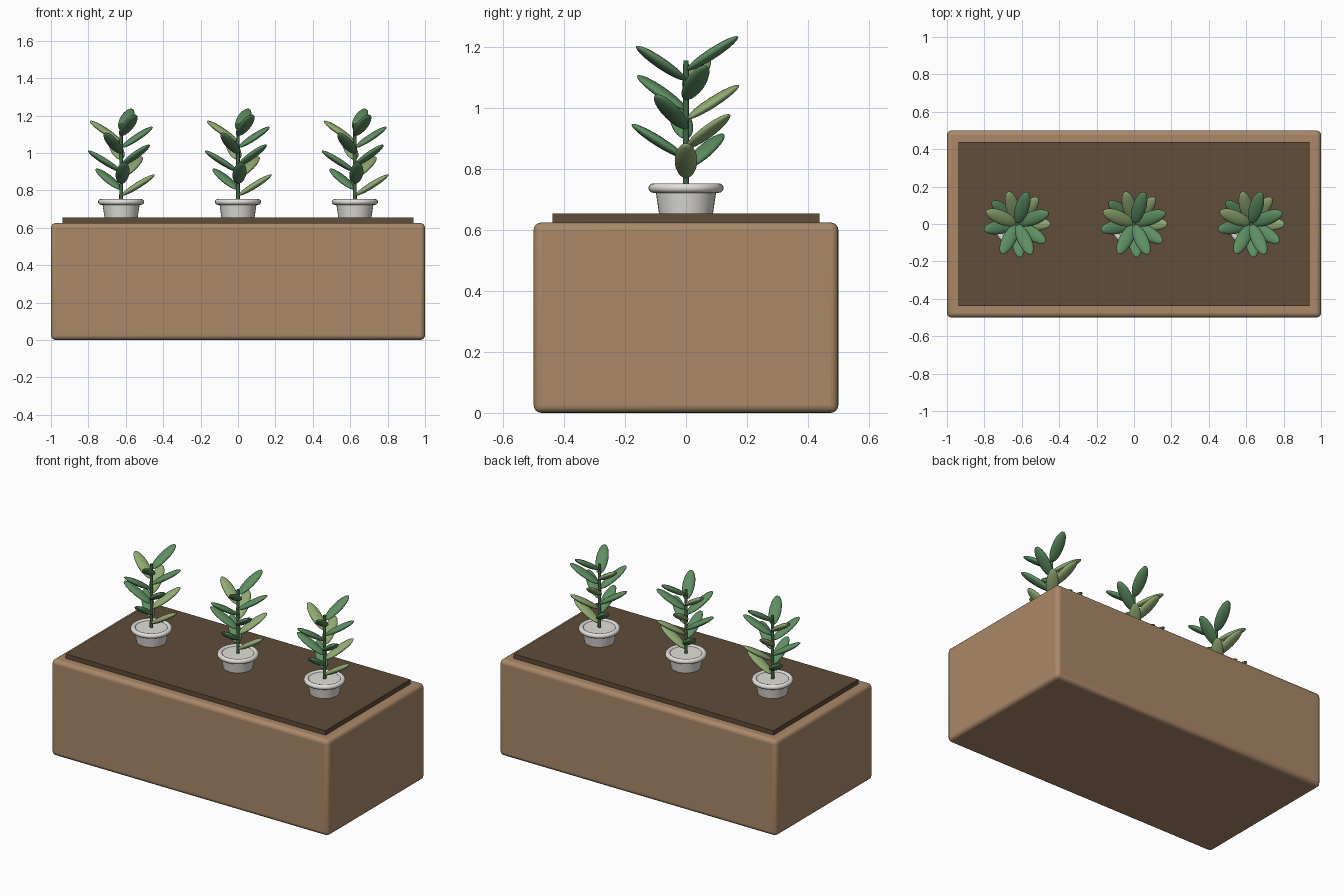
import bpy, bmesh, math
from mathutils import Matrix, Vector

cube = bpy.data.objects.get("Cube")
if cube:
    bpy.data.objects.remove(cube, do_unlink=True)


def material(name, rgb):
    m = bpy.data.materials.new(name)
    m.use_nodes = True
    m.diffuse_color = (*rgb, 1)
    m.node_tree.nodes["Principled BSDF"].inputs["Base Color"].default_value = (*rgb, 1)
    return m


WOOD = material("tan wood", (0.40, 0.25, 0.14))
SOIL = material("dark soil", (0.115, 0.075, 0.042))
POT = material("off white ceramic", (0.76, 0.74, 0.69))
STEM = material("stem green", (0.06, 0.14, 0.06))
GREEN = material("leaf green", (0.11, 0.27, 0.12))
LIGHT = material("light leaf green", (0.28, 0.40, 0.17))


def add(name, mesh, mat=None, loc=(0, 0, 0)):
    obj = bpy.data.objects.new(name, mesh)
    bpy.context.collection.objects.link(obj)
    obj.location = loc
    if mat:
        mesh.materials.append(mat)
    return obj


def finish(bm, name, smooth=False):
    bmesh.ops.recalc_face_normals(bm, faces=bm.faces)
    for f in bm.faces:
        f.smooth = smooth
    mesh = bpy.data.meshes.new(name)
    bm.to_mesh(mesh)
    bm.free()
    return mesh


def smooth_by_angle(obj, degrees=40):
    bpy.ops.object.select_all(action="DESELECT")
    obj.select_set(True)
    bpy.context.view_layer.objects.active = obj
    bpy.ops.object.shade_smooth_by_angle(angle=math.radians(degrees))


def box(name, size, bottom, mat):
    bm = bmesh.new()
    bmesh.ops.create_cube(bm, size=1)
    bmesh.ops.scale(bm, vec=size, verts=bm.verts)
    return add(name, finish(bm, name), mat, (0, 0, bottom + size[2] / 2))


def lathe(name, profile, steps=32):
    """Revolve (radius, height) points around z."""
    bm = bmesh.new()
    verts = [bm.verts.new((r, 0, z)) for r, z in profile]
    edges = [bm.edges.new(pair) for pair in zip(verts, verts[1:])]
    bmesh.ops.spin(bm, geom=verts + edges, axis=(0, 0, 1), cent=(0, 0, 0),
                   angle=math.tau, steps=steps)
    bmesh.ops.remove_doubles(bm, verts=bm.verts, dist=0.0001)
    return finish(bm, name, True)


def leaf_mesh(name, mat):
    bm = bmesh.new()
    bmesh.ops.create_uvsphere(bm, u_segments=16, v_segments=12, radius=1,
                              matrix=Matrix.Rotation(math.pi / 2, 4, "Y"))
    bmesh.ops.scale(bm, vec=(0.104, 0.037, 0.017), verts=bm.verts)
    mesh = finish(bm, name, True)
    mesh.materials.append(mat)
    return mesh


# Planter box with rounded edges, and the soil slab on top
planter = box("planter_box", (2, 1, 0.625), 0, WOOD)
bevel = planter.modifiers.new("rounded edges", "BEVEL")
bevel.width = 0.025
bevel.segments = 4
smooth_by_angle(planter)
box("soil", (1.875, 0.875, 0.055), 0.6, SOIL)

# Pot body, its rounded rim, and the stem
BASE = 0.655
body = lathe("pot_body", [(0, -0.005), (0.088, -0.005), (0.102, 0.09), (0, 0.09)])
rim_centre, rim_radius = 0.108, 0.0155
ring = [k * math.tau / 12 for k in range(13)]
rim = lathe("pot_rim", [(rim_centre + rim_radius * math.cos(a),
                         0.083 + rim_radius * math.sin(a)) for a in ring])
stem = lathe("stem", [(0, 0.08), (0.01, 0.08), (0.009, 0.502), (0, 0.502)], 12)
for mesh, mat in ((body, POT), (rim, POT), (stem, STEM)):
    mesh.materials.append(mat)

green_leaf = leaf_mesh("green_leaf", GREEN)
light_leaf = leaf_mesh("light_leaf", LIGHT)
GOLDEN = math.radians(137.5)
TILT = Matrix.Rotation(math.radians(-32), 4, "Y")

# Three identical plants with leaves spiralling up the stem
for x, side in ((-0.625, "right"), (0, "middle"), (0.625, "left")):
    for mesh in (body, rim, stem):
        obj = add(f"{side}_{mesh.name}", mesh, None, (x, 0, BASE))
        smooth_by_angle(obj)
    for i in range(12):
        leaf = add(f"{side}_leaf_{i + 1}", green_leaf if i % 3 else light_leaf)
        turn = Matrix.Rotation(i * GOLDEN, 4, "Z")
        height = Vector((x, 0, 0.828 + 0.032 * i))
        leaf.matrix_world = (Matrix.Translation(height) @ turn
                             @ Matrix.Translation((0.091, 0, 0)) @ TILT)
